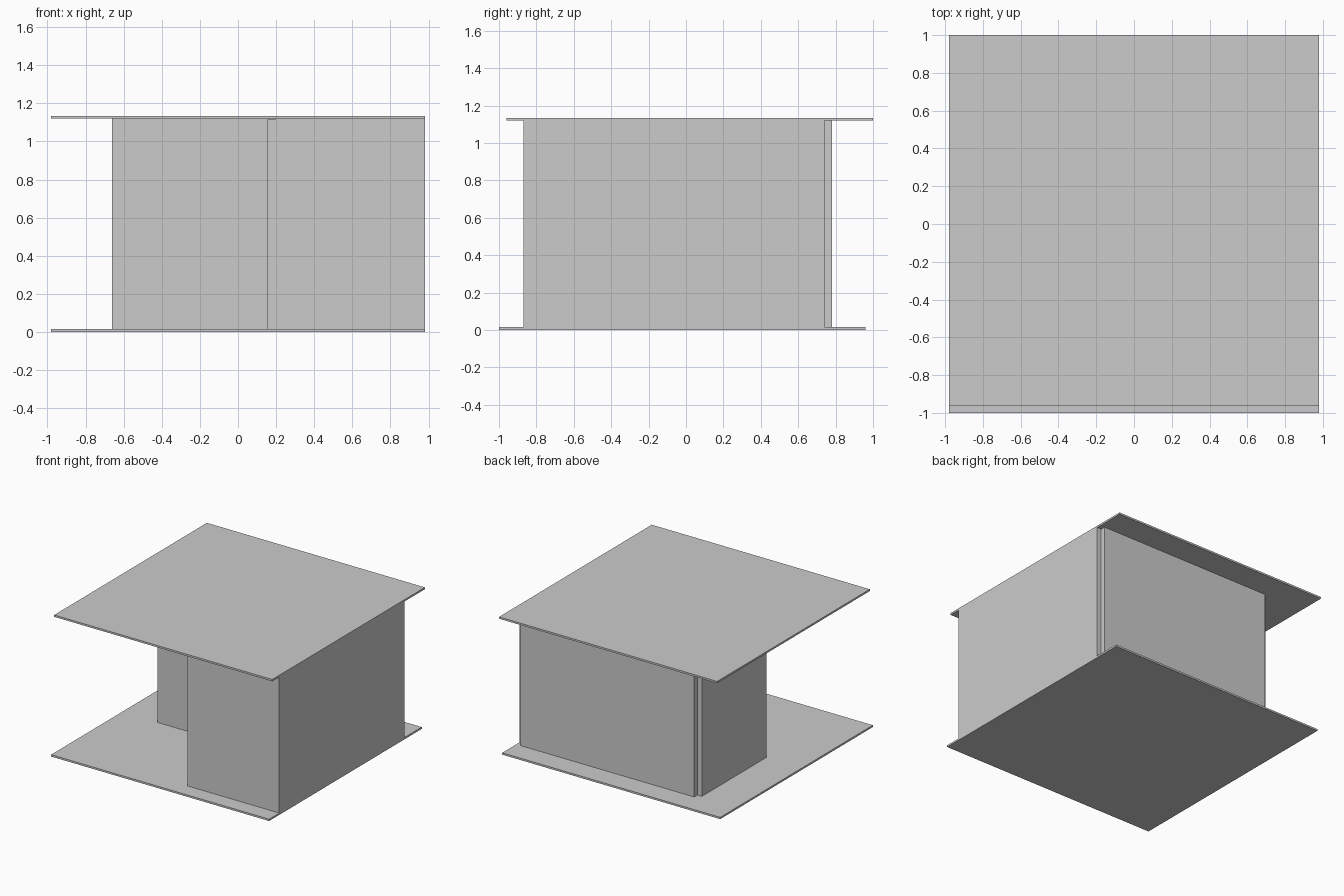
import bpy

if "Cube" in bpy.data.objects:
    bpy.data.objects.remove(bpy.data.objects["Cube"])

FLOOR_TOP, ROOF_BOTTOM, ROOF_TOP = 0.015, 1.12, 1.135
T = 0.04  # wall thickness


def box(name, x, y, z):
    """Axis-aligned box from (min, max) ranges, built on a cube primitive."""
    bpy.ops.mesh.primitive_cube_add(
        size=1, location=[(r[0] + r[1]) / 2 for r in (x, y, z)])
    obj = bpy.context.object
    obj.name = name
    obj.scale = [r[1] - r[0] for r in (x, y, z)]
    bpy.ops.object.transform_apply(location=False, rotation=False, scale=True)
    return obj


def wall(name, x, y, top=ROOF_BOTTOM):
    return box(name, x, y, (FLOOR_TOP, top))


# Floor and roof slabs, slightly offset from each other in depth
box("floor_slab", (-0.98, 0.98), (-1.0, 0.96), (0, FLOOR_TOP))
box("roof_slab", (-0.98, 0.98), (-0.96, 1.0), (ROOF_BOTTOM, ROOF_TOP))

# Outer walls, leaving open notches at the two back corners
LEFT, RIGHT, FRONT, BACK = -0.66, 0.98, -0.87, 0.78
PORCH_X, PORCH_Y = 0.155, -0.09
wall("right_wall", (RIGHT - T, RIGHT), (FRONT, BACK - T))
wall("back_wall", (LEFT + T, RIGHT - T), (BACK - T, BACK))
wall("left_wall", (LEFT, LEFT + T), (PORCH_Y, BACK - T))
wall("front_wall", (PORCH_X + T, RIGHT - T), (FRONT, FRONT + T))

# Recessed walls around the front left porch
wall("porch_back_wall", (LEFT + T, PORCH_X + T), (PORCH_Y, PORCH_Y + T))
wall("porch_side_wall", (PORCH_X, PORCH_X + T), (FRONT, PORCH_Y), 1.115)
